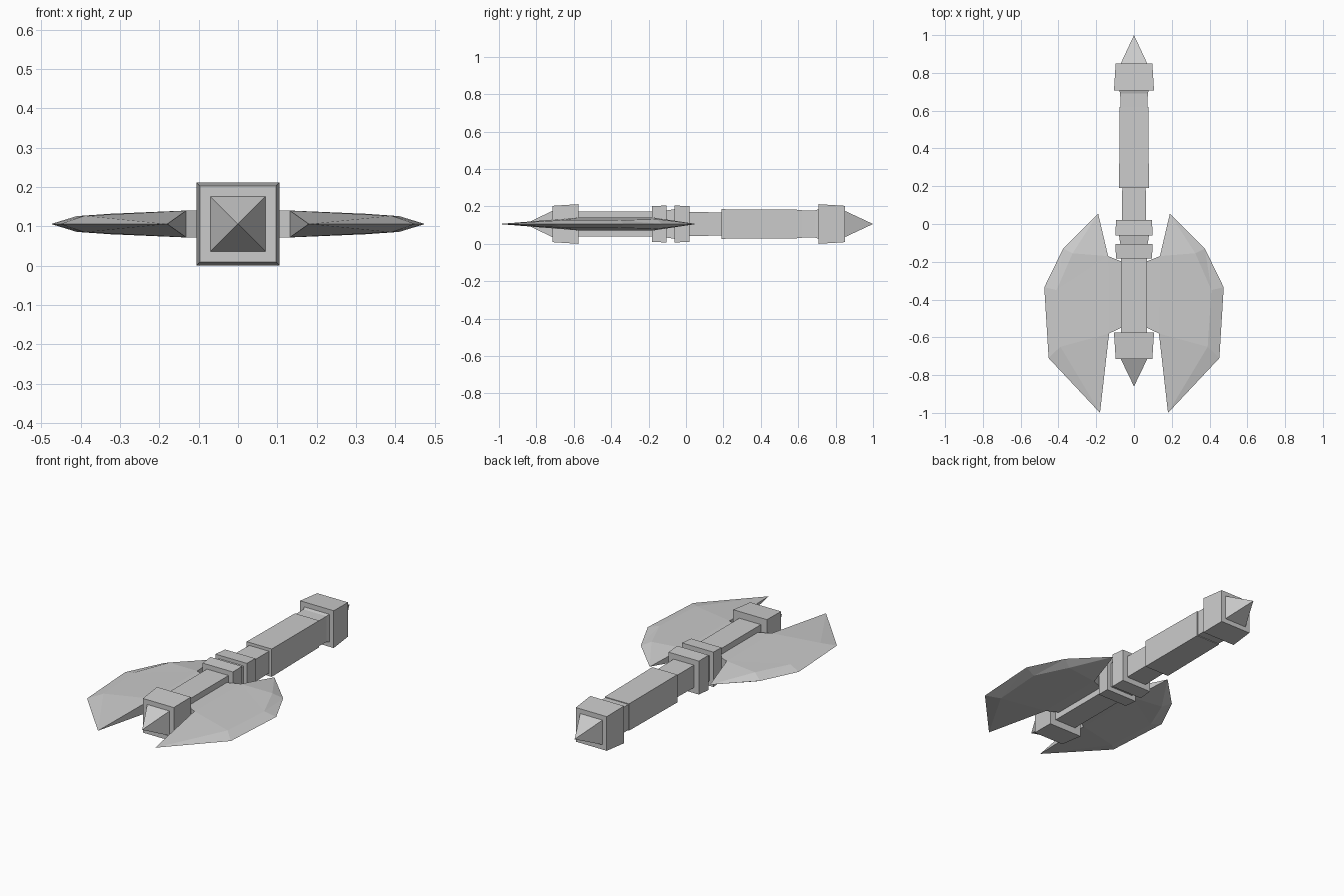
import bpy, bmesh

if "Cube" in bpy.data.objects:
    bpy.data.objects.remove(bpy.data.objects["Cube"])

ZC = 0.106  # centre height of the whole weapon


def make_object(name, bm):
    bmesh.ops.recalc_face_normals(bm, faces=bm.faces)
    mesh = bpy.data.meshes.new(name)
    bm.to_mesh(mesh)
    bm.free()
    obj = bpy.data.objects.new(name, mesh)
    bpy.context.collection.objects.link(obj)
    return obj


def square_loft(name, sections):
    """Square bar along y from (y, half width) sections; half width 0 is a point."""
    bm = bmesh.new()
    rings = []
    for y, h in sections:
        corners = [(-1, -1), (1, -1), (1, 1), (-1, 1)] if h else [(0, 0)]
        rings.append([bm.verts.new((sx * h, y, ZC + sz * h)) for sx, sz in corners])
    for a, b in zip(rings, rings[1:]):
        for i in range(4):
            j = (i + 1) % 4
            if len(b) == 1:
                bm.faces.new((a[i], a[j], b[0]))
            else:
                bm.faces.new((a[i], a[j], b[j], b[i]))
    for ring in (rings[0], rings[-1]):
        if len(ring) == 4:
            bm.faces.new(ring)
    return make_object(name, bm)


# Handle, collars and end spikes
square_loft("head_spike", [(-0.715, 0.07), (-0.86, 0)])
square_loft("head_collar", [(-0.715, 0.097), (-0.575, 0.106)])
square_loft("head_shaft", [(-0.58, 0.068), (-0.17, 0.068)])
square_loft("lower_ring", [(-0.182, 0.095), (-0.105, 0.099)])
square_loft("ring_spacer", [(-0.11, 0.072), (-0.055, 0.08)])
square_loft("upper_ring", [(-0.062, 0.099), (0.02, 0.095)])
square_loft("neck", [(0.015, 0.064), (0.195, 0.062)])
square_loft("grip", [(0.19, 0.079), (0.62, 0.076)])
square_loft("grip_end", [(0.615, 0.072), (0.69, 0.073), (0.71, 0.079)])
square_loft("pommel", [(0.708, 0.106), (0.85, 0.097)])
square_loft("pommel_spike", [(0.85, 0.07), (1.0, 0)])


# Blade: thick root thinning to a bevelled, sharp outer edge
def blade(name, side):
    bm = bmesh.new()

    def v(x, y, t=0):
        return bm.verts.new((side * x, y, ZC + t))

    tip_back, tip_front = v(0.19, 0.055), v(0.18, -1.0)
    edge = [v(0.375, -0.13), v(0.475, -0.335), v(0.452, -0.71)]
    rim = [tip_back] + edge + [tip_front]
    inner = [(0.05, -0.205, 0.034), (0.137, -0.17, 0.034),
             (0.325, -0.155, 0.026), (0.41, -0.35, 0.02), (0.39, -0.65, 0.021),
             (0.132, -0.58, 0.034), (0.05, -0.54, 0.034)]
    sheets = []
    for s in (1, -1):
        p = [v(x, y, s * t) for x, y, t in inner]
        sheets.append(p)
        bm.faces.new((p[0], p[1], p[5], p[6]))
        bm.faces.new((p[1], tip_back, p[2]))
        bm.faces.new((p[5], p[4], tip_front))
        bm.faces.new((p[1], p[2], p[3]))
        bm.faces.new((p[1], p[3], p[5]))
        bm.faces.new((p[3], p[4], p[5]))
        bm.faces.new((tip_back, edge[0], p[2]))
        bm.faces.new((p[2], edge[0], edge[1], p[3]))
        bm.faces.new((p[3], edge[1], edge[2], p[4]))
        bm.faces.new((p[4], edge[2], tip_front))
    a, b = sheets
    for i, j in ((0, 1), (5, 6), (6, 0)):
        bm.faces.new((a[i], a[j], b[j], b[i]))
    bm.faces.new((a[1], tip_back, b[1]))
    bm.faces.new((a[5], tip_front, b[5]))
    bmesh.ops.triangulate(bm, faces=[f for f in bm.faces if len(f.verts) > 3])
    return make_object(name, bm)


blade("right_blade", 1)
blade("left_blade", -1)
